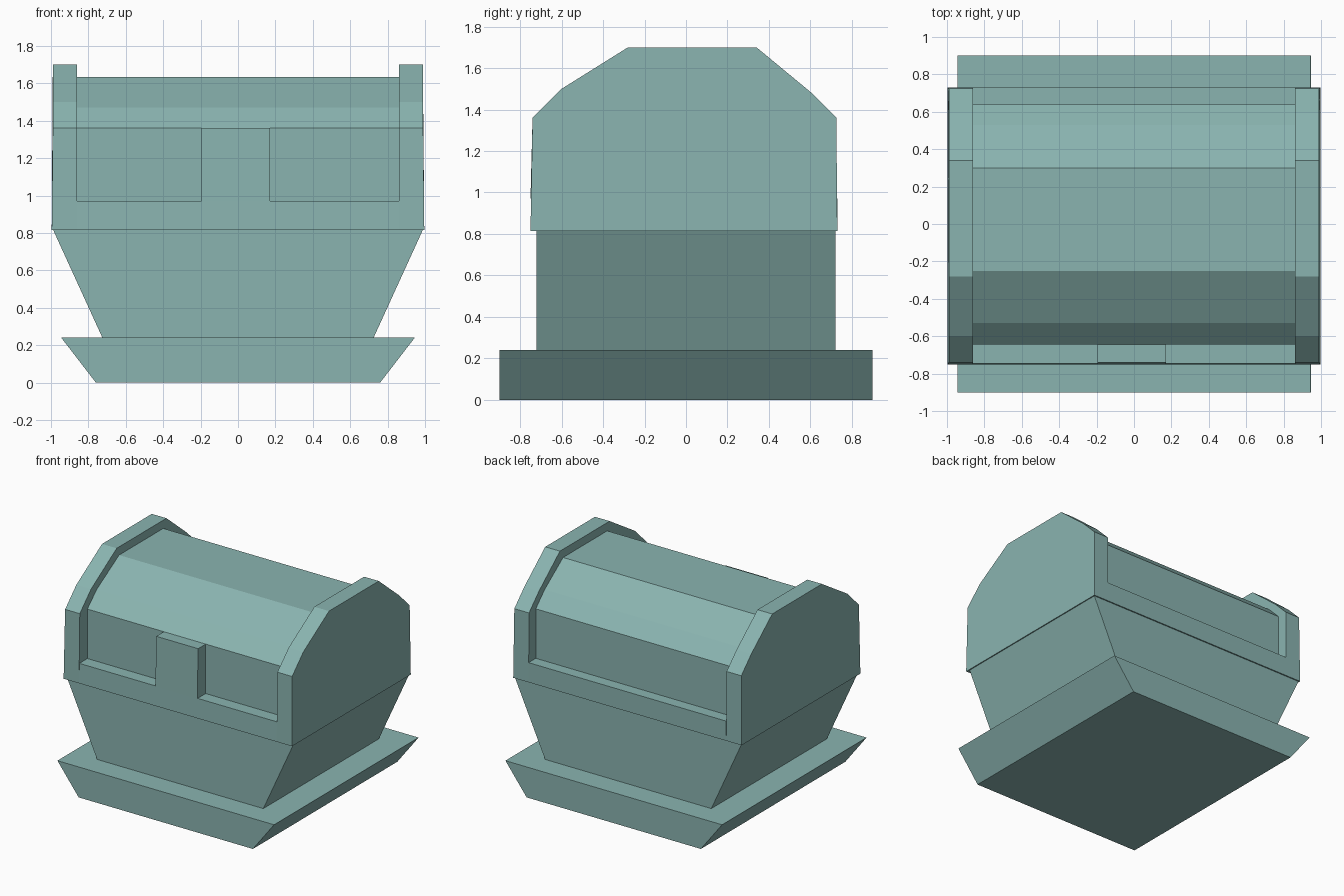
import bpy, bmesh

if "Cube" in bpy.data.objects:
    bpy.data.objects.remove(bpy.data.objects["Cube"])

teal = bpy.data.materials.new("muted teal")
teal.diffuse_color = (0.254, 0.456, 0.434, 1.0)
teal.use_nodes = True
teal.node_tree.nodes["Principled BSDF"].inputs["Base Color"].default_value = teal.diffuse_color


def prism(name, profile, start, end, axis):
    """Extrude a closed 2D profile: (y, z) along x, or (x, z) along y."""
    def place(p, t):
        return (t, p[0], p[1]) if axis == "x" else (p[0], t, p[1])
    bm = bmesh.new()
    a = [bm.verts.new(place(p, start)) for p in profile]
    b = [bm.verts.new(place(p, end)) for p in profile]
    bm.faces.new(a)
    bm.faces.new(b)
    n = len(profile)
    for i in range(n):
        j = (i + 1) % n
        bm.faces.new((a[i], a[j], b[j], b[i]))
    bmesh.ops.recalc_face_normals(bm, faces=bm.faces)
    mesh = bpy.data.meshes.new(name)
    bm.to_mesh(mesh)
    bm.free()
    mesh.materials.append(teal)
    obj = bpy.data.objects.new(name, mesh)
    bpy.context.collection.objects.link(obj)
    return obj


def trapezoid(bottom, top, z0, z1):
    return [(-bottom, z0), (bottom, z0), (top, z1), (-top, z1)]


# Flared plinth and chest body
prism("plinth", trapezoid(0.76, 0.945, 0.0, 0.24), -0.9, 0.9, "y")
prism("chest_body", trapezoid(0.725, 0.99, 0.24, 0.82), -0.72, 0.72, "y")

# Lid rim running across the front and back, between the end panels
rim = [(-0.75, 0.815), (0.73, 0.815), (0.73, 0.97), (-0.745, 0.97)]
prism("lid_rim", rim, -0.862, 0.862, "x")

# Recessed faceted lid
lid = [(-0.645, 0.97), (0.64, 0.97), (0.64, 1.36), (0.53, 1.47),
       (0.30, 1.635), (-0.25, 1.635), (-0.53, 1.47), (-0.645, 1.36)]
prism("lid", lid, -0.862, 0.862, "x")

# Raised end panels
end = [(-0.75, 0.815), (0.73, 0.815), (0.725, 1.36), (0.60, 1.485),
       (0.34, 1.70), (-0.28, 1.70), (-0.60, 1.50), (-0.74, 1.36)]
for side, label in ((-1, "left"), (1, "right")):
    panel = prism("lid_end_" + label, end, side * 0.862, side * 0.99, "x")
    # slight outward bulge toward the bottom
    for v in panel.data.vertices:
        if abs(v.co.x) > 0.9 and v.co.z < 1.0:
            v.co.x = side * 0.996

# Front latch
latch = [(-0.75, 0.97), (-0.64, 0.97), (-0.64, 1.36), (-0.74, 1.36)]
prism("latch", latch, -0.195, 0.17, "x")
